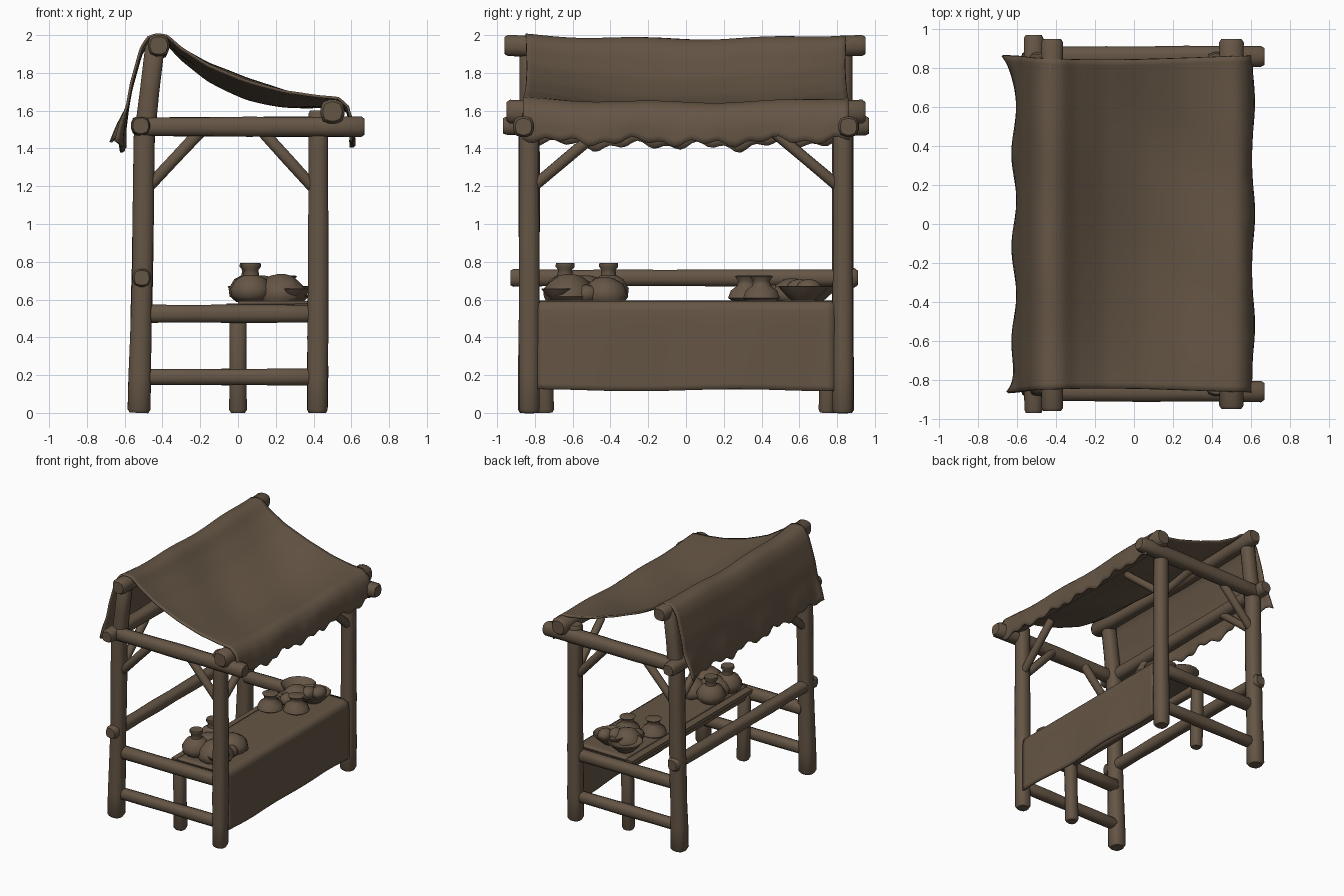
import bpy, bmesh, math, random
from mathutils import Vector

if "Cube" in bpy.data.objects:
    bpy.data.objects.remove(bpy.data.objects["Cube"])

random.seed(4)
brown = bpy.data.materials.new("weathered brown")
brown.diffuse_color = (0.13, 0.092, 0.06, 1)
brown.use_nodes = True
brown.node_tree.nodes["Principled BSDF"].inputs["Base Color"].default_value = brown.diffuse_color


def finish(bm, name, angle=50):
    bmesh.ops.recalc_face_normals(bm, faces=bm.faces)
    me = bpy.data.meshes.new(name)
    bm.to_mesh(me)
    bm.free()
    me.materials.append(brown)
    ob = bpy.data.objects.new(name, me)
    bpy.context.collection.objects.link(ob)
    bpy.ops.object.select_all(action='DESELECT')
    ob.select_set(True)
    bpy.context.view_layer.objects.active = ob
    bpy.ops.object.shade_smooth_by_angle(angle=math.radians(angle))
    return ob


def skin(bm, rings, cap=True):
    """Bridge rings of coordinates into a closed tube."""
    vs = [[bm.verts.new(c) for c in r] for r in rings]
    n = len(vs[0])
    for a, b in zip(vs, vs[1:]):
        for i in range(n):
            j = (i + 1) % n
            bm.faces.new((a[i], a[j], b[j], b[i]))
    if cap:
        bm.faces.new(vs[0])
        bm.faces.new(vs[-1])


def log(name, pts, r, sides=12, step=0.22):
    """Uneven, slightly squared timber along a path; r is one radius or one per point."""
    pts = [Vector(p) for p in pts]
    rs = r if isinstance(r, (list, tuple)) else [r] * len(pts)
    d = (pts[-1] - pts[0]).normalized()
    u = d.cross(Vector((1, 0, 0) if abs(d.y) > 0.8 else (0, 1, 0))).normalized()
    w = d.cross(u)
    path = []
    for k in range(len(pts) - 1):
        n = max(1, round((pts[k + 1] - pts[k]).length / step))
        path += [(pts[k].lerp(pts[k + 1], i / n), rs[k] + (rs[k + 1] - rs[k]) * i / n)
                 for i in range(n)]
    path.append((pts[-1], rs[-1]))
    # rounded ends
    path[0:1] = [(path[0][0], path[0][1] * .8), (path[0][0] + d * .018, path[0][1])]
    path[-1:] = [(path[-1][0] - d * .018, path[-1][1]), (path[-1][0], path[-1][1] * .8)]
    rings = []
    for p, rad in path:
        rad *= random.uniform(.95, 1.04)
        ring = []
        for i in range(sides):
            a = 2 * math.pi * (i + .5) / sides
            c, s = math.cos(a), math.sin(a)
            k = rad / (abs(c) ** 3 + abs(s) ** 3) ** (1 / 3)
            ring.append(p + u * c * k + w * s * k)
        rings.append(ring)
    bm = bmesh.new()
    skin(bm, rings)
    return finish(bm, name)


def sample(profile, n):
    """Evenly spaced points along a polyline, softly rounded."""
    pts = [Vector(p) for p in profile]
    lens = [0]
    for a, b in zip(pts, pts[1:]):
        lens.append(lens[-1] + (b - a).length)
    out = []
    for i in range(n + 1):
        t = lens[-1] * i / n
        k = max(j for j in range(len(pts) - 1) if lens[j] <= t + 1e-9)
        f = (t - lens[k]) / (lens[k + 1] - lens[k])
        out.append(pts[k].lerp(pts[k + 1], min(f, 1)))
    return out


def cloth(name, profile, half, n, m, shape, thick):
    """Sheet swept along y; shape(x, z, y, t) returns the draped point."""
    bm = bmesh.new()
    rows = []
    for i, p in enumerate(sample(profile, n)):
        rows.append([bm.verts.new(shape(p.x, p.y, half * (2 * j / m - 1), i / n))
                     for j in range(m + 1)])
    for a, b in zip(rows, rows[1:]):
        for j in range(m):
            bm.faces.new((a[j], a[j + 1], b[j + 1], b[j]))
    ob = finish(bm, name, 60)
    mod = ob.modifiers.new("thickness", 'SOLIDIFY')
    mod.thickness = thick
    mod.offset = 0
    return ob


def lathe(name, x, y, z, prof, n=14, lump=0.0):
    bm = bmesh.new()
    rings = []
    for r, h in prof:
        rings.append([(x + r * k * math.cos(a), y + r * k * math.sin(a), z + h)
                      for a, k in ((2 * math.pi * i / n, 1 + random.uniform(-lump, lump))
                                   for i in range(n))])
    skin(bm, rings)
    return finish(bm, name)


# Both end frames
for s, side in ((-1, "left"), (1, "right")):
    y = .83 * s
    log(f"back_post_{side}", [(-.525, y, 0), (-.505, y, .8), (-.497, y, 1.45), (-.44, y, 1.95)],
        [.063, .055, .055, .052])
    log(f"front_post_{side}", [(.42, y, 0), (.425, y, .8), (.425, y, 1.6)], [.056, .053, .053])
    log(f"middle_leg_{side}", [(0, .745 * s, 0), (0, .76 * s, .53)], .046)
    log(f"lower_side_rail_{side}", [(-.5, .82 * s, .19), (.42, .82 * s, .19)], .043)
    log(f"upper_side_rail_{side}", [(-.5, .81 * s, .525), (.42, .81 * s, .525)], .047)
    log(f"top_side_beam_{side}", [(-.55, .86 * s, 1.515), (.67, .86 * s, 1.515)], [.05, .055])
    # Diagonal braces
    log(f"back_side_brace_{side}", [(-.49, y, 1.18), (-.19, y, 1.5)], .032, 8)
    log(f"front_side_brace_{side}", [(.41, y, 1.18), (.12, y, 1.5)], .032, 8)
    log(f"front_brace_{side}", [(.43, y, 1.18), (.45, .45 * s, 1.5)], .03, 8)
    log(f"back_brace_{side}", [(-.5, y, 1.18), (-.51, .45 * s, 1.5)], .03, 8)

# Long beams
log("ridge_beam", [(-.42, -.96, 1.945), (-.42, 0, 1.92), (-.42, .95, 1.945)], [.056, .045, .056])
log("eave_beam", [(.5, -.95, 1.595), (.5, 0, 1.57), (.5, .95, 1.595)], [.062, .05, .062])
log("back_top_beam", [(-.515, -.97, 1.52), (-.515, .97, 1.52)], .05)
log("back_rail", [(-.51, -.93, .715), (-.51, -.8, .715), (-.51, .8, .715), (-.51, .91, .715)],
    [.05, .044, .044, .05])
log("table_back_rail", [(0, -.8, .525), (0, .8, .525)], .036)
log("table_front_rail", [(.41, -.82, .53), (.41, .82, .53)], .036)


# Canopy: back flap, ridge, sagging roof and front valance
def drape(x, z, y, t):
    mid = 1 - (y / .86) ** 2
    sag = max(0, math.sin(math.pi * min(1, max(0, (x + .42) / .95)))) * .075
    z -= mid * (.02 + sag)
    z += .006 * math.sin(9 * y + 6 * x)
    hang = max(0, (1.62 - z) / .2) if (x < -.4 or x > .56) else 0
    z += hang * .014 * (math.sin(17 * y) + math.sin(41 * y + x))
    if x < -.4:
        x += hang * (.012 * math.sin(13 * y) - .05 * abs(y / .86) ** 14)
    else:
        x += hang * .01 * math.sin(11 * y + 1)
    edge = 1 - .025 * math.sin(math.pi * t) ** 2
    return (x, y * edge, z)


cloth("canopy", [(-.61, 1.43), (-.605, 1.52), (-.565, 1.74), (-.515, 1.92), (-.48, 1.98),
                 (-.43, 2.0), (-.37, 1.99), (-.31, 1.935), (-.16, 1.845), (.05, 1.76),
                 (.25, 1.7), (.42, 1.67), (.53, 1.66), (.58, 1.62), (.605, 1.54), (.605, 1.45)],
      .865, 56, 60, drape, .014)


# Counter top and its hanging front sheet
def hanging(x, z, y, t):
    f = max(0, .56 - z)
    return (x + .02 * f * math.sin(8 * y), y, z + f * .012 * math.sin(6 * y))


cloth("counter_sheet", [(.0, .582), (.42, .585), (.448, .57), (.455, .5), (.455, .12)],
      .785, 30, 40, hanging, .018)
bm = bmesh.new()
bmesh.ops.create_cube(bm, size=1)
for v in bm.verts:
    v.co = (.18 + v.co.x * .48, v.co.y * 1.56, .563 + v.co.z * .03)
finish(bm, "counter_board", 30)

# Goods: jugs, sacks, bowls and loaves
JUG = [(.07, 0), (.105, .03), (.11, .07), (.08, .12), (.042, .14), (.038, .17), (.052, .185),
       (.05, .205), (.03, .205)]
SACK = [(.11, 0), (.135, .03), (.13, .07), (.1, .11), (.06, .14), (.02, .15)]
BOWL = [(.05, 0), (.065, .01), (.11, .05), (.135, .08), (.128, .085), (.09, .055), (.03, .035)]
POT = [(.07, 0), (.1, .02), (.085, .06), (.05, .085), (.045, .11), (.062, .135), (.05, .14)]
for i, (x, y) in enumerate([(.07, -.64), (.06, -.41)]):
    lathe(f"jug_{i}", x, y, .588, JUG)
for i, (x, y, k) in enumerate([(.23, -.62, 1), (.25, -.43, .9), (.12, -.53, .95),
                               (.14, .56, .85)]):
    lathe(f"sack_{i}", x, y, .585, [(r * k, h * k) for r, h in SACK], 12, .1)
for i, (x, y, z) in enumerate([(.25, .62, .588), (.08, .67, .588), (.3, -.68, .6)]):
    lathe(f"bowl_{i}", x, y, z, BOWL if i < 2 else [(r * .65, h * .7) for r, h in BOWL])
for i, (x, y) in enumerate([(.07, .32), (.25, .4)]):
    lathe(f"small_pot_{i}", x, y, .588, POT)
for i, (x, y, z) in enumerate([(.22, .6, .66), (.28, .65, .66), (.12, .47, .63), (.3, -.53, .63)]):
    bm = bmesh.new()
    bmesh.ops.create_icosphere(bm, subdivisions=2, radius=.055)
    for v in bm.verts:
        v.co = Vector((x + v.co.x, y + v.co.y * 1.25, z + v.co.z * .9))
    finish(bm, f"loaf_{i}")
